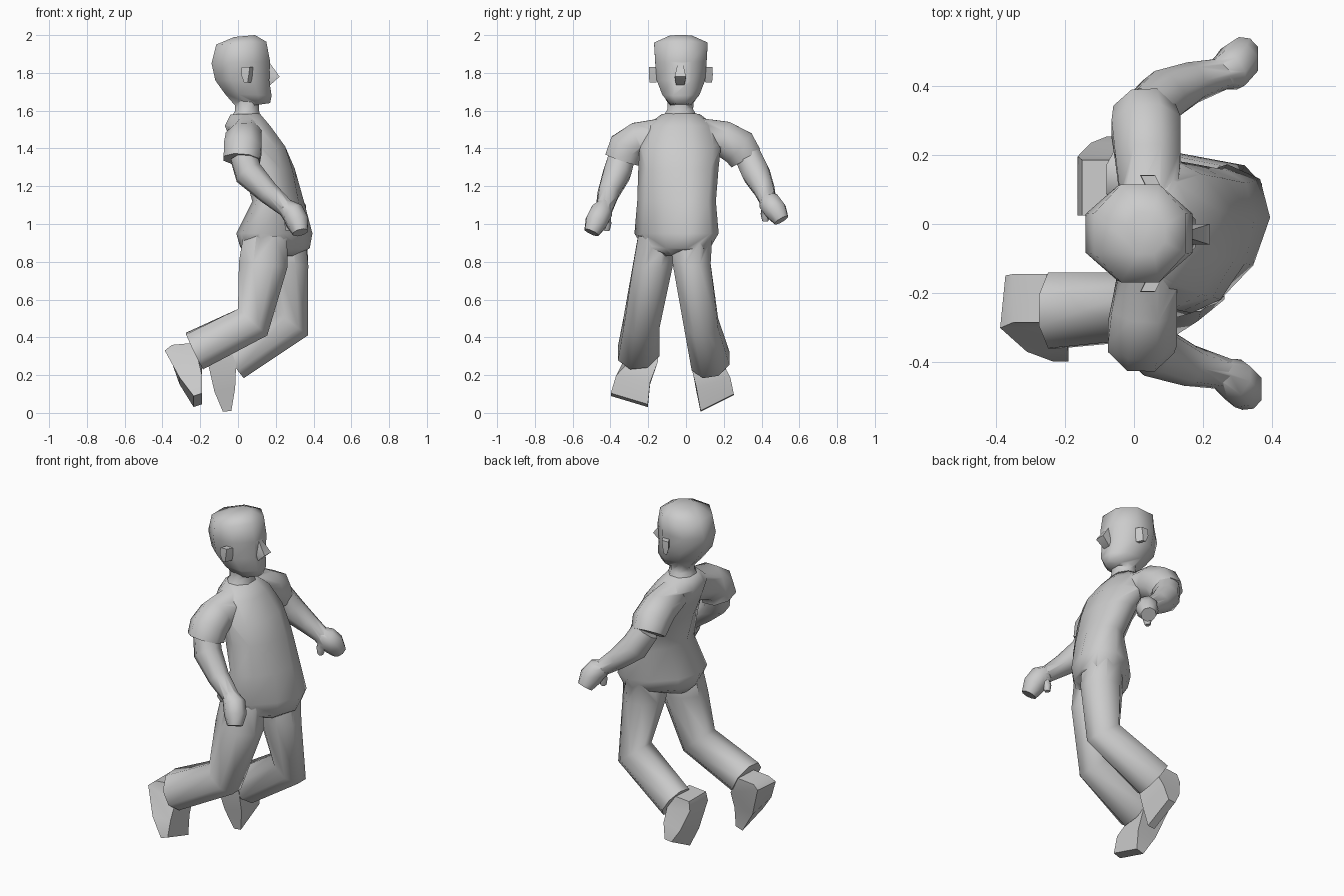
import bpy, bmesh, math
from mathutils import Vector


def smooth(ob, angle):
    bpy.ops.object.select_all(action='DESELECT')
    ob.select_set(True)
    bpy.context.view_layer.objects.active = ob
    bpy.ops.object.shade_smooth_by_angle(angle=math.radians(angle))


def skin(name, rings, angle):
    """Bridge a list of equal-sized point rings into one closed object."""
    bm = bmesh.new()
    rows = [[bm.verts.new(p) for p in r] for r in rings]
    n = len(rows[0])
    for a, b in zip(rows, rows[1:]):
        for i in range(n):
            j = (i + 1) % n
            bm.faces.new((a[i], a[j], b[j], b[i]))
    bm.faces.new(rows[0])
    bm.faces.new(rows[-1])
    bmesh.ops.recalc_face_normals(bm, faces=bm.faces)
    me = bpy.data.meshes.new(name)
    bm.to_mesh(me)
    bm.free()
    ob = bpy.data.objects.new(name, me)
    bpy.context.collection.objects.link(ob)
    smooth(ob, angle)
    return ob


def merge(name, base, others, angle=62):
    """Union overlapping parts so no surface is left inside."""
    for o in others:
        bpy.context.view_layer.objects.active = base
        m = base.modifiers.new("union", 'BOOLEAN')
        m.operation, m.solver, m.object = 'UNION', 'EXACT', o
        bpy.ops.object.modifier_apply(modifier=m.name)
        bpy.data.objects.remove(o)
    base.name = name
    smooth(base, angle)
    return base


def ring(c, u, v, n):
    """Flat-sided ring whose extents are exactly u and v."""
    k = 1 / math.cos(math.pi / n)
    return [c + u * k * math.cos(2 * math.pi * (i + .5) / n)
            + v * k * math.sin(2 * math.pi * (i + .5) / n) for i in range(n)]


def slabs(name, rows, n=8, angle=62):
    """Rows: back x,z, front x,z, centre y, half width, sideways skew in x and z."""
    rings = []
    for xb, zb, xf, zf, y, w, *skew in rows:
        sx, sz = (skew + [0, 0])[:2]
        c = Vector(((xb + xf) / 2, y, (zb + zf) / 2))
        u = Vector(((xf - xb) / 2, 0, (zf - zb) / 2))
        rings.append(ring(c, u, Vector((sx, 1, sz)) * w, n))
    return skin(name, rings, angle)


def tube(name, pts, n=8):
    """Points: x, y, z, radius; rings stand across the path."""
    ps = [Vector(p[:3]) for p in pts]
    rings = []
    for i, p in enumerate(ps):
        t = (ps[min(i + 1, len(ps) - 1)] - ps[max(i - 1, 0)]).normalized()
        u = Vector((1, 0, 0))
        u = (u - t * u.dot(t)).normalized()
        rings.append(ring(p, u * pts[i][3], t.cross(u) * pts[i][3], n))
    return skin(name, rings, 62)


# Torso, leaning back with the hips turned
torso = slabs("torso", [
    (.06, .835, .29, .83, -.065, .06, .3),
    (.03, .88, .36, .87, -.05, .17, .35),
    (.015, .95, .37, .95, -.05, .212, .35),
    (.09, 1.12, .335, 1.12, -.05, .198, .22),
    (.03, 1.30, .295, 1.29, -.04, .202, .1),
    (-.03, 1.42, .25, 1.41, -.03, .205),
    (-.07, 1.52, .17, 1.52, -.028, .175),
    (-.04, 1.58, .115, 1.585, -.028, .095)], 10)

# Neck and head
neck = slabs("neck", [(-.045, 1.55, .12, 1.555, -.03, .10),
                      (-.015, 1.60, .11, 1.61, -.03, .068),
                      (-.02, 1.67, .11, 1.67, -.03, .07)])
head = slabs("head", [
    (-.005, 1.615, .17, 1.64, -.027, .055),
    (-.07, 1.69, .178, 1.68, -.027, .098),
    (-.12, 1.76, .165, 1.76, -.027, .128),
    (-.14, 1.85, .17, 1.86, -.027, .136),
    (-.115, 1.95, .15, 1.965, -.027, .142),
    (-.02, 1.99, .09, 2.0, -.027, .06)], 8)
nose = slabs("nose", [(.12, 1.85, .163, 1.86, -.03, .012),
                      (.12, 1.77, .22, 1.78, -.03, .03),
                      (.12, 1.73, .17, 1.735, -.03, .022)], 4)
merge("head", head, [neck, nose])
for side, y, tilt in (("right", -.175, .5), ("left", .12, -.5)):
    slabs(side + "_ear", [(.04, 1.75, .06, 1.75, y, .018, tilt),
                          (.028, 1.79, .068, 1.79, y, .022, tilt),
                          (.03, 1.83, .072, 1.83, y, .02, tilt)], 4)

# Trouser legs
right_leg = slabs("right_trouser_leg", [
    (.03, .95, .26, .93, -.163, .09),
    (.005, .80, .262, .77, -.175, .105),
    (.0, .55, .155, .41, -.235, .095),
    (-.275, .42, -.185, .235, -.25, .11, 0, .1)])
left_leg = slabs("left_trouser_leg", [
    (.14, .95, .36, .94, .03, .11, .1),
    (.14, .80, .372, .78, .03, .10),
    (.20, .54, .37, .41, .08, .09),
    (-.08, .36, .03, .19, .13, .10, 0, .15)])

# Shoes, toes hanging down
slabs("right_shoe", [
    (-.35, .36, -.24, .37, -.215, .07),
    (-.38, .33, -.20, .27, -.225, .076, .1),
    (-.31, .17, -.19, .18, -.28, .09, 0, -.2),
    (-.235, .06, -.19, .075, -.30, .098, 0, -.3)], 4, 62)
slabs("left_shoe", [
    (-.15, .33, -.04, .34, .105, .08),
    (-.163, .28, -.01, .26, .11, .086),
    (-.125, .14, -.015, .16, .145, .09, 0, .3),
    (-.08, .05, -.035, .055, .165, .088, 0, .5)], 4, 62)

# Sleeves, forearms and hands
ARMS = {
    "right": dict(
        sleeve=[(.045, -.09, 1.485, .08), (.03, -.25, 1.445, .095),
                (.025, -.315, 1.40, .10), (.02, -.335, 1.34, .096)],
        arm=[(.03, -.34, 1.355, .07), (.055, -.365, 1.27, .073),
             (.16, -.41, 1.165, .056), (.27, -.435, 1.07, .042)],
        hand=[(.245, -.43, 1.095, .04), (.29, -.45, 1.06, .058),
              (.315, -.475, 1.01, .058), (.33, -.50, .955, .04)],
        thumb=[(.28, -.43, 1.05, .025), (.268, -.42, 1.0, .022),
               (.265, -.42, .965, .014)]),
    "left": dict(
        sleeve=[(.045, .04, 1.485, .08), (.04, .20, 1.45, .095),
                (.035, .28, 1.405, .10), (.03, .315, 1.35, .09)],
        arm=[(.04, .325, 1.365, .07), (.085, .37, 1.27, .073),
             (.17, .41, 1.19, .056), (.26, .435, 1.12, .042)],
        hand=[(.235, .43, 1.13, .04), (.28, .445, 1.11, .058),
              (.305, .475, 1.07, .058), (.32, .505, 1.02, .04)],
        thumb=[(.27, .43, 1.09, .025), (.258, .42, 1.05, .022),
               (.255, .42, 1.015, .014)]),
}
sleeves = []
for side, parts in ARMS.items():
    p = {k: tube(side + "_" + k, v, 6 if k == "thumb" else 8)
         for k, v in parts.items()}
    sleeves.append(p["sleeve"])
    merge(side + "_arm", p["arm"], [p["hand"], p["thumb"]])

# One continuous suit of shirt, sleeves and trousers
merge("shirt_and_trousers", torso, [right_leg, left_leg] + sleeves)
